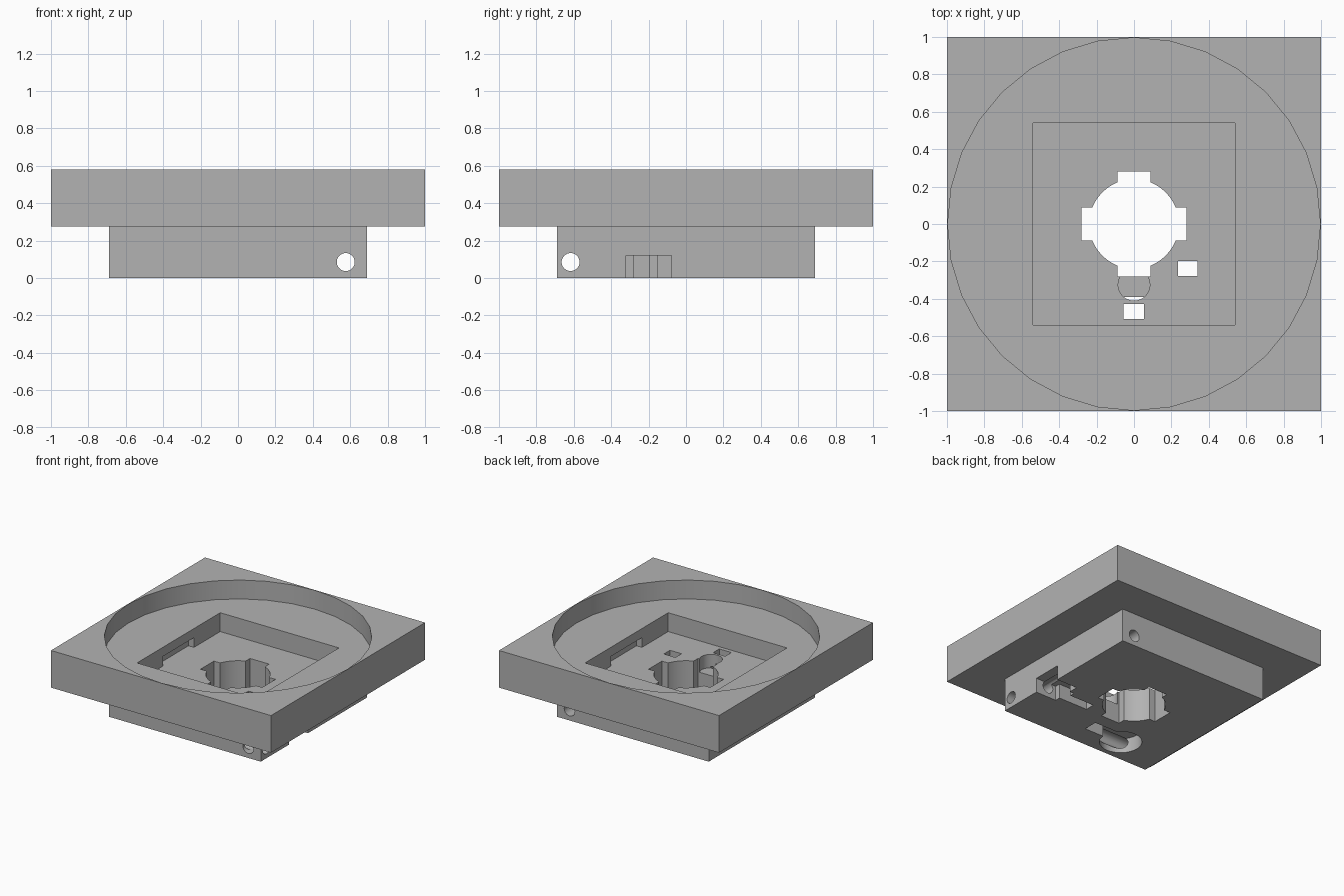
import bpy, math

if "Cube" in bpy.data.objects:
    bpy.data.objects.remove(bpy.data.objects["Cube"], do_unlink=True)

grey = bpy.data.materials.new("plain grey")
grey.use_nodes = True
COLOUR = (0.45, 0.45, 0.45, 1)
grey.diffuse_color = COLOUR
grey.node_tree.nodes["Principled BSDF"].inputs["Base Color"].default_value = COLOUR


def box(name, x, y, z):
    """Box from (min, max) ranges on each axis."""
    mid = [(a + b) / 2 for a, b in (x, y, z)]
    bpy.ops.mesh.primitive_cube_add(size=1, location=mid)
    ob = bpy.context.object
    ob.name = name
    ob.scale = [b - a for a, b in (x, y, z)]
    bpy.ops.object.transform_apply(location=True, rotation=True, scale=True)
    ob.data.materials.append(grey)
    return ob


def cylinder(name, radius, length, centre, rotation=(0, 0, 0)):
    bpy.ops.mesh.primitive_cylinder_add(vertices=32, radius=radius, depth=length,
                                        location=centre, rotation=rotation)
    ob = bpy.context.object
    ob.name = name
    bpy.ops.object.transform_apply(location=True, rotation=True, scale=True)
    ob.data.materials.append(grey)
    return ob


def combine(target, tool, operation):
    mod = target.modifiers.new(tool.name, "BOOLEAN")
    mod.operation = operation
    mod.solver = "EXACT"
    mod.object = tool
    bpy.context.view_layer.objects.active = target
    bpy.ops.object.modifier_apply(modifier=mod.name)
    bpy.data.objects.remove(tool, do_unlink=True)


# Square plate on a smaller square block
housing = box("mounting_plate", (-1, 1), (-1, 1), (0.275, 0.58))
combine(housing, box("lower_block", (-0.69, 0.69), (-0.69, 0.69), (0, 0.35)), "UNION")

THROUGH = (-0.1, 0.4)
cutters = [
    # Round dish and square pocket from above
    cylinder("round_recess", 0.996, 0.4, (0, 0, 0.625)),
    box("square_pocket", (-0.54, 0.54), (-0.54, 0.54), (0.27, 0.5)),
    # Undercut clip slots on both sides
    box("clip_slots", (-0.59, 0.59), (-0.2, 0.2), (0.27, 0.35)),
    # Central bore with four lobes
    cylinder("bore", 0.24, 0.5, (0, 0, 0.15)),
    box("lobes_x", (-0.28, 0.28), (-0.087, 0.087), THROUGH),
    box("lobes_y", (-0.087, 0.087), (-0.28, 0.28), THROUGH),
    # Small pocket beside the bore and two wire openings
    cylinder("small_pocket", 0.085, 0.2, (0, -0.325, 0.26)),
    box("front_opening", (-0.057, 0.053), (-0.508, -0.428), THROUGH),
    box("side_opening", (0.235, 0.34), (-0.278, -0.198), THROUGH),
    # Underside channels and round pocket
    box("front_channel", (-0.18, 0.053), (-0.508, -0.39), (-0.1, 0.17)),
    cylinder("underside_pocket", 0.16, 0.24, (-0.28, -0.49, 0)),
    box("side_channel", (0.235, 0.5), (-0.278, -0.198), (-0.1, 0.12)),
    box("side_step", (0.46, 0.55), (-0.278, -0.155), (-0.1, 0.12)),
    box("side_notch", (0.5, 0.8), (-0.322, -0.077), (-0.1, 0.12)),
    # Screw holes across the block
    cylinder("hole_along_y", 0.048, 1.6, (0.576, 0, 0.085), (math.pi / 2, 0, 0)),
    cylinder("hole_along_x", 0.048, 1.6, (0, -0.617, 0.085), (0, math.pi / 2, 0)),
]
for cutter in cutters:
    combine(housing, cutter, "DIFFERENCE")

housing.name = "mounting_housing"
housing.data.materials.clear()
housing.data.materials.append(grey)
for poly in housing.data.polygons:
    poly.material_index = 0

# Smooth the bores, keep the edges crisp
bpy.ops.object.select_all(action="DESELECT")
housing.select_set(True)
bpy.context.view_layer.objects.active = housing
bpy.ops.object.shade_smooth_by_angle(angle=math.radians(30))
